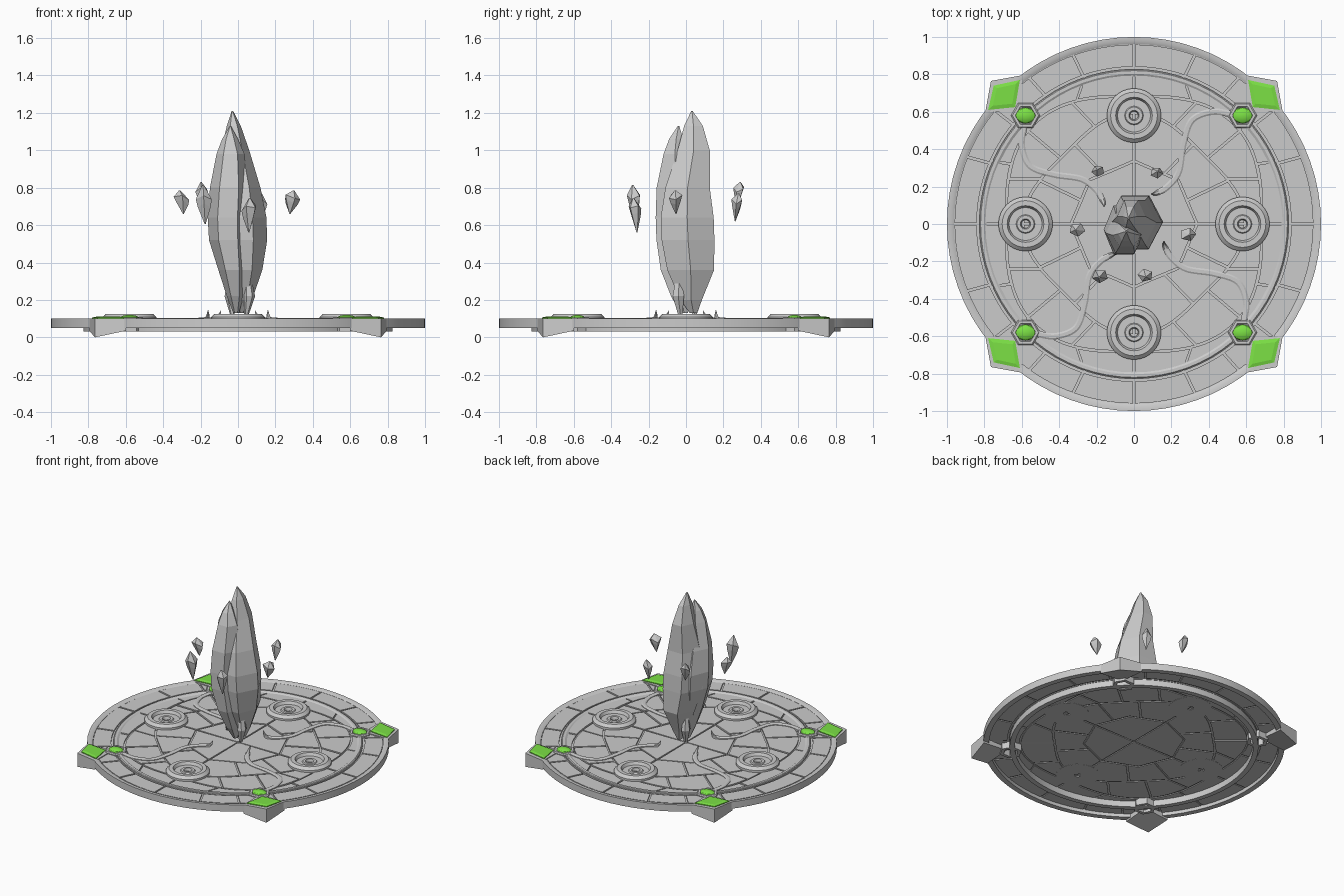
import bpy, bmesh, random
from math import sin, cos, pi, radians, hypot
from mathutils import Vector

if "Cube" in bpy.data.objects:
    bpy.data.objects.remove(bpy.data.objects["Cube"])

random.seed(4)
green = bpy.data.materials.new("green_glow")
green.diffuse_color = (0.2, 0.75, 0.06, 1)
green.use_nodes = True
green.node_tree.nodes["Principled BSDF"].inputs["Base Color"].default_value = green.diffuse_color
QUADS = [(1, 1), (-1, 1), (-1, -1), (1, -1)]


def build(name, verts, faces, mat=None, smooth=False):
    me = bpy.data.meshes.new(name)
    me.from_pydata([tuple(v) for v in verts], [], faces)
    bm = bmesh.new()
    bm.from_mesh(me)
    bmesh.ops.recalc_face_normals(bm, faces=bm.faces)
    bm.to_mesh(me)
    bm.free()
    ob = bpy.data.objects.new(name, me)
    bpy.context.collection.objects.link(ob)
    if mat:
        me.materials.append(mat)
    if smooth:
        bpy.ops.object.select_all(action='DESELECT')
        bpy.context.view_layer.objects.active = ob
        ob.select_set(True)
        bpy.ops.object.shade_smooth_by_angle(angle=radians(30))
    return ob


def loft(rings, closed=False):
    """Faces joining equal-length rings, capped unless the loop is closed."""
    n, m = len(rings[0]), len(rings)
    verts = [p for r in rings for p in r]
    faces = [(i*n+j, i*n+(j+1) % n, (i+1) % m*n+(j+1) % n, (i+1) % m*n+j)
             for i in range(m if closed else m-1) for j in range(n)]
    if not closed:
        faces += [tuple(range(n)), tuple(range((m-1)*n, m*n))]
    return verts, faces


def revolve(name, profile, cx=0, cy=0, n=32, smooth=True):
    rings = [[(cx+r*cos(2*pi*j/n), cy+r*sin(2*pi*j/n), z) for j in range(n)] for r, z in profile]
    return build(name, *loft(rings, True), smooth=smooth)


# Outer rim, thin floor under the joints, and round rail
revolve("outer_rim", [(1, .05), (1, .1), (.978, .1), (.962, .092), (.962, .05)], n=72)
revolve("round_rail", [(.79, .03), (.825, .03), (.825, .096), (.82, .1), (.803, .1), (.79, .092)], n=72)
floor_ring = [(.97*cos(2*pi*j/72), .97*sin(2*pi*j/72)) for j in range(72)]
build("floor", *loft([[(x, y, z) for x, y in floor_ring] for z in (.078, .084)]))

# Paving stones: skewed polar cells in one quadrant, mirrored to the others
BANDS = [(0.0, 0), (.335, .03), (.56, .06), (.72, -.05), (.835, 0), (.965, 0)]
COUNTS = [1, 3, 4, 4, 5]


def edge(k, t):
    r, a = BANDS[k]
    return r * (1 + a*cos(4*t)) if k != 1 else r * cos(pi/8) / cos((t % (pi/4)) - pi/8)


verts, faces = [], []
gap = .006
for k, count in enumerate(COUNTS):
    def cuts():
        return [0] + [(i + random.uniform(-.25, .25))*pi/2/count for i in range(1, count)] + [pi/2]
    lo, hi = cuts(), cuts()
    if k == 4:
        lo = [h + random.uniform(-.02, .02) if 0 < i < count else h for i, h in enumerate(hi)]
    for i in range(count):
        pts = []
        for ring, ang, s in ((k, lo, 1), (k+1, hi, -1)):
            row = []
            for j in range(9):
                t = ang[i] + (ang[i+1] - ang[i])*j/8
                r = max(edge(ring, t) + s*gap, .012)
                g = min(gap, r*.3)/r
                t = ang[i] + g + (ang[i+1] - ang[i] - 2*g)*j/8
                row.append((r*cos(t), r*sin(t)))
            pts += row if s > 0 else row[::-1]
        zt = .093 + random.uniform(-.001, .002)
        for sx, sy in QUADS:
            v, f = loft([[(x*sx, y*sy, z) for x, y in pts] for z in (.073, zt)])
            b = len(verts)
            verts += v
            faces += [tuple(q+b for q in face) for face in f]
build("paving_stones", verts, faces)

# Four round pedestals with a stepped dish
for i in range(4):
    x, y = .58*cos(i*pi/2), .58*sin(i*pi/2)
    revolve("pedestal", [(.145, .072), (.145, .108), (.125, .126), (.098, .126), (.088, .106),
                         (.05, .106), (.045, .112), (.028, .112), (.022, .096), (.022, .072)], x, y)

# Corner wedges, kite inlays, sockets and oval gems
for sx, sy in QUADS:
    outline = [(.60, .795, .035), (.765, .765, 0), (.795, .60, .035), (.60, .60, .05)]
    build("corner_wedge", *loft([[(x*sx, y*sy, z) for x, y, z in outline],
                                 [(x*sx, y*sy, .1) for x, y, z in outline]]))
    kite = [(.61, .77), (.75, .74), (.78, .61), (.635, .625)]
    layers = []
    for s, z in ((1, .097), (1, .106), (.72, .111)):
        layers.append([(((x-.69)*s+.69)*sx, ((y-.69)*s+.69)*sy, z) for x, y in kite])
    build("kite_inlay", *loft(layers), mat=green)
    socket = [[(sx*(.58+r*cos(j*pi/3)), sy*(.58+r*sin(j*pi/3)), z) for j in range(6)]
              for r, z in ((.075, .03), (.078, .1), (.07, .106), (.055, .106), (.05, .095), (.05, .03))]
    build("gem_socket", *loft(socket, True))
    gem = [[(sx*(.58+.054*cos(a)*cos(2*pi*j/16)), sy*(.58+.042*cos(a)*sin(2*pi*j/16)), .1+.02*sin(a))
            for j in range(16)] for a in [radians(d) for d in (-85, -45, 0, 25, 50, 70, 85)]]
    build("oval_gem", *loft(gem), mat=green, smooth=True)


# Four winding inlaid vines running from the sockets to the centre
def spline(points, steps=8):
    p = [Vector(q) for q in points]
    p = [2*p[0]-p[1]] + p + [2*p[-1]-p[-2]]
    out = []
    for i in range(1, len(p)-2):
        for s in range(steps):
            t = s/steps
            out.append(.5*(2*p[i] + (p[i+1]-p[i-1])*t + (2*p[i-1]-5*p[i]+4*p[i+1]-p[i+2])*t*t
                           + (3*p[i]-p[i-1]-3*p[i+1]+p[i+2])*t**3))
    return out + [p[-2]]


vine = spline([(.53, .585, .099), (.42, .6, .099), (.31, .555, .099), (.265, .43, .099), (.24, .28, .099),
               (.18, .2, .1), (.12, .165, .107), (.09, .16, .14)])
for k in range(4):
    c, s = cos(k*pi/2), sin(k*pi/2)
    rings = []
    for i, p in enumerate(vine):
        d = vine[min(i+1, len(vine)-1)] - vine[max(i-1, 0)]
        n = Vector((-d.y, d.x, 0)).normalized()
        w = .017 * min(1, .15 + (len(vine)-1-i)/14)
        sect = [p+n*w-Vector((0, 0, .018)), p+n*w, p+n*w*.5+Vector((0, 0, .005)),
                p-n*w*.5+Vector((0, 0, .005)), p-n*w, p-n*w-Vector((0, 0, .018))]
        rings.append([(q.x*c-q.y*s, q.x*s+q.y*c, q.z) for q in sect])
    build("vine_inlay", *loft(rings))


# Six-sided crystal given by (z, xmin, xmax, ymin, ymax) sections
def crystal(name, sections):
    rings = []
    for z, x0, x1, y0, y1 in sections:
        rings.append([((x0+x1)/2 + (x1-x0)/2*cos(j*pi/3),
                       (y0+y1)/2 + (y1-y0)/2*sin(j*pi/3)/sin(pi/3), z) for j in range(6)])
    build(name, *loft(rings))


crystal("crystal_main", [(.13, .005, .035, .02, .06), (.2, -.03, .075, -.03, .085), (.36, -.09, .13, -.10, .15),
                         (.52, -.14, .156, -.13, .152), (.64, -.145, .152, -.135, .148), (.8, -.12, .12, -.11, .127),
                         (1.0, -.09, .06, -.045, .127), (1.13, -.06, .015, -.01, .09), (1.21, -.034, -.026, .028, .036)])
crystal("crystal_split", [(.13, -.025, .005, -.03, .01), (.22, -.06, .03, -.08, .03), (.36, -.105, .045, -.135, .06),
                          (.52, -.155, .05, -.158, .1), (.64, -.162, .05, -.162, .1), (.8, -.15, .055, -.157, .06),
                          (.98, -.115, .035, -.12, .0), (1.06, -.085, .0, -.09, -.015), (1.13, -.044, -.038, -.044, -.036)])
# Small splinters flaring round the crystal foot
for x, y, a in ((.045, -.03, -.6), (-.03, .045, 2.2)):
    crystal("foot_splinter", [(.12, x-.012, x+.012, y-.012, y+.012),
                              (.22, x-.03+.02*cos(a), x+.03+.02*cos(a), y-.03+.02*sin(a), y+.03+.02*sin(a)),
                              (.42, x-.005, x+.005, y-.005, y+.005)])

# Six floating shards around the crystal
SHARDS = [(-.19, .28, .70, .83, .036), (.12, .27, .62, .77, .036), (.285, -.055, .66, .785, .044),
          (.06, -.27, .56, .745, .042), (-.18, -.275, .605, .815, .045), (-.30, -.03, .66, .785, .044)]
for x, y, z0, z1, r in SHARDS:
    d = hypot(x, y)
    ux, uy, h = x/d, y/d, z1-z0
    rings = []
    for t, s, out in ((0, .06, -.008), (.5, .8, 0), (.7, 1, .004), (1, .1, .012)):
        rings.append([(x+ux*out+r*s*cos(j*2*pi/5+x*9), y+uy*out+.85*r*s*sin(j*2*pi/5+x*9),
                       z0+h*t + (.015*sin(2*j+x*20) if 0 < t < 1 else 0)) for j in range(5)])
    build("floating_shard", *loft(rings))
